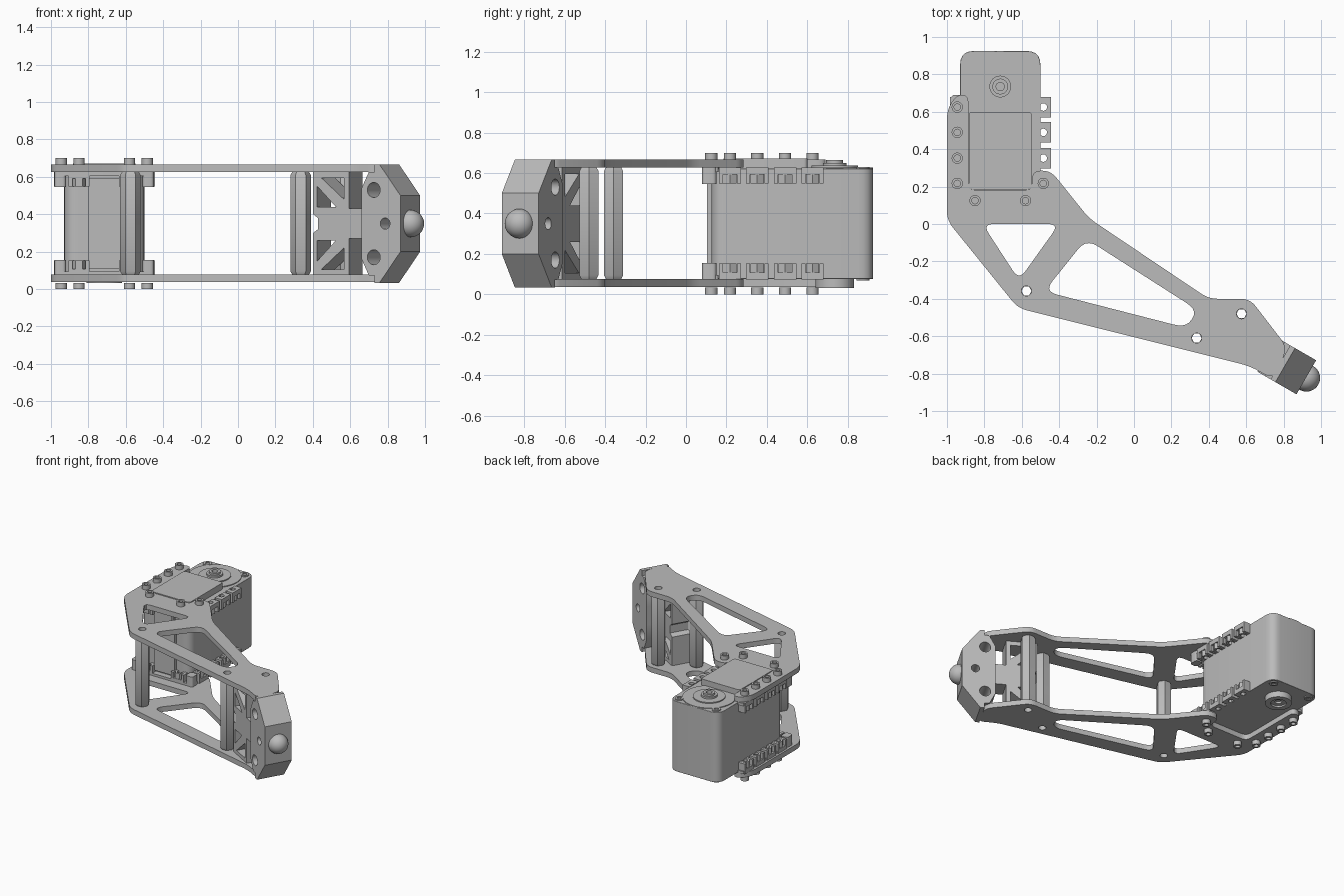
import bpy, bmesh, math
from mathutils import Matrix, Vector

cube = bpy.data.objects.get("Cube")
if cube:
    bpy.data.objects.remove(cube)

grey = bpy.data.materials.new("plain grey")
grey.use_nodes = True
grey.diffuse_color = (0.5, 0.5, 0.5, 1)
grey.node_tree.nodes["Principled BSDF"].inputs["Base Color"].default_value = (0.5, 0.5, 0.5, 1)
MID = 0.35          # height of the plane the two sides mirror about
made = []


def add(name, mesh, matrix=Matrix()):
    ob = bpy.data.objects.new(name, mesh)
    bpy.context.collection.objects.link(ob)
    mesh.materials.clear()
    mesh.materials.append(grey)
    ob.matrix_world = matrix
    made.append(ob)
    return ob


def rounded(pts, r, steps=5):
    """Polygon with its corners rounded off."""
    out = []
    for i, p in enumerate(pts):
        p = Vector(p)
        a, b = Vector(pts[i - 1]) - p, Vector(pts[(i + 1) % len(pts)]) - p
        a = p + a.normalized() * min(r, a.length * 0.45)
        b = p + b.normalized() * min(r, b.length * 0.45)
        for k in range(steps + 1):
            t = k / steps
            out.append(a * (1 - t) ** 2 + p * 2 * t * (1 - t) + b * t * t)
    return out


def circle(x, y, r, n=24):
    return [(x + r * math.cos(2 * math.pi * k / n), y + r * math.sin(2 * math.pi * k / n)) for k in range(n)]


def rect(x0, x1, y0, y1):
    return [(x0, y0), (x1, y0), (x1, y1), (x0, y1)]


def slab(name, loops, lo, hi, matrix=Matrix(), bevel=0):
    """Outline with holes, extruded from lo to hi along local z."""
    cu = bpy.data.curves.new(name, 'CURVE')
    cu.dimensions, cu.fill_mode, cu.extrude = '2D', 'BOTH', (hi - lo) / 2
    for loop in loops:
        sp = cu.splines.new('POLY')
        sp.points.add(len(loop) - 1)
        for q, p in zip(sp.points, loop):
            q.co = (p[0], p[1], 0, 1)
        sp.use_cyclic_u = True
    tmp = bpy.data.objects.new(name, cu)
    bpy.context.collection.objects.link(tmp)
    bpy.context.view_layer.update()
    mesh = bpy.data.meshes.new_from_object(tmp.evaluated_get(bpy.context.evaluated_depsgraph_get()))
    bpy.data.objects.remove(tmp)
    bm = bmesh.new()
    bm.from_mesh(mesh)
    bmesh.ops.remove_doubles(bm, verts=bm.verts, dist=1e-5)
    bmesh.ops.recalc_face_normals(bm, faces=bm.faces)
    bm.to_mesh(mesh)
    bm.free()
    ob = add(name, mesh, matrix @ Matrix.Translation((0, 0, (lo + hi) / 2)))
    if bevel:
        m = ob.modifiers.new("edge", 'BEVEL')
        m.width, m.segments, m.angle_limit = bevel, 3, math.radians(50)
    return ob


def lathe(name, prof, loc, flip=False, n=24):
    """Radius/height profile turned about a vertical axis."""
    bm = bmesh.new()
    rings = [[bm.verts.new((x, y, -z if flip else z)) for x, y in circle(0, 0, max(r, 1e-4), n)] for r, z in prof]
    for a, b in zip(rings, rings[1:]):
        for k in range(n):
            bm.faces.new((a[k], a[(k + 1) % n], b[(k + 1) % n], b[k]))
    bmesh.ops.remove_doubles(bm, verts=bm.verts, dist=5e-4)
    bmesh.ops.recalc_face_normals(bm, faces=bm.faces)
    mesh = bpy.data.meshes.new(name)
    bm.to_mesh(mesh)
    bm.free()
    return add(name, mesh, Matrix.Translation(loc))


# Side plates with lightening cutouts
posts = [(-0.575, -0.358), (0.335, -0.61), (0.575, -0.48)]
outline = rounded([(-1, 0.02), (-0.62, -0.45), (0.62, -0.76), (0.745, -0.83), (0.82, -0.66), (0.62, -0.4),
                   (0.4, -0.4), (-0.24, 0.03), (-0.445, 0.285), (-0.545, 0.285), (-0.545, 0.18),
                   (-0.885, 0.18), (-0.885, 0.69), (-0.95, 0.69), (-1, 0.61)], 0.05)
cutouts = [rounded([(-0.81, 0), (-0.4, 0), (-0.615, -0.3)], 0.06),
           rounded([(-0.255, -0.08), (0.34, -0.46), (0.28, -0.555), (-0.48, -0.36)], 0.07)]
plate_loops = [outline] + cutouts + [circle(x, y, 0.027) for x, y in posts]
slab("lower_plate", plate_loops, 0.037, 0.077)
slab("upper_plate", plate_loops, 0.627, 0.667)

# Hollow hexagonal spacers between the plates
for x, y in posts:
    lathe("spacer", [(0.027, 0.077), (0.044, 0.077), (0.055, 0.095), (0.055, 0.609), (0.044, 0.627),
                     (0.027, 0.627), (0.027, 0.077)], (x, y, 0), n=6)

# Servo case and its raised cover
slab("servo_case", [rounded(rect(-0.93, -0.5, 0.125, 0.925), 0.075)], 0.077, 0.622, bevel=0.018)
slab("servo_front_rib", [rect(-0.8, -0.62, 0.105, 0.13)], 0.11, 0.59)
slab("servo_cover", [rounded(rect(-0.883, -0.547, 0.185, 0.6), 0.02)], 0.61, 0.672, bevel=0.008)

# Output shaft, idler boss and case screws
AX, AY = -0.715, 0.735
lathe("servo_output", [(0.19, 0.61), (0.19, 0.628), (0.115, 0.628), (0.115, 0.636), (0.058, 0.636), (0.058, 0.65),
                       (0.042, 0.65), (0.042, 0.665), (0.022, 0.665), (0.022, 0.63), (0, 0.63)], (AX, AY, 0), n=40)
lathe("servo_idler", [(0.095, 0.085), (0.095, 0.032), (0.055, 0.032), (0.055, 0.045),
                      (0.025, 0.045), (0.025, 0.06), (0, 0.06)], (AX, AY, 0), n=32)
for x in (-0.875, -0.555):
    for flip, z in ((False, 0.618), (True, 0.081)):
        lathe("case_screw", [(0.032, 0), (0.032, 0.012), (0.016, 0.012), (0.016, 0.005), (0, 0.005)],
              (x, 0.875, z), flip, 16)

# Mounting flanges, lugs, nuts and screws on both faces
rows = [0.217, 0.352, 0.49, 0.625]
front_holes = [(-0.85, 0.125), (-0.58, 0.125)]
head = [(0.03, 0), (0.03, 0.033), (0.017, 0.033), (0.017, 0.012), (0, 0.012)]


def both(z0, z1):
    return ((z0, z1), (2 * MID - z1, 2 * MID - z0))


def lug(x0, x1, y0, y1, hole):
    """Holed tab with two cheeks that hold a nut."""
    for lo, hi in both(0.592, 0.627):
        slab("mount_lug", [rect(x0, x1, y0, y1), circle(*hole, 0.02, 16)], lo, hi)
    for lo, hi in both(0.548, 0.592):
        slab("mount_nut", [circle(*hole, 0.038, 6), circle(*hole, 0.02, 16)], lo, hi)
        wide = x1 - x0 > y1 - y0
        for side in (0, 1):
            if wide:
                x = (x0, x1 - 0.02)[side]
                slab("lug_cheek", [rect(x, x + 0.02, y0, y1)], lo, hi)
            else:
                y = (y0, y1 - 0.02)[side]
                slab("lug_cheek", [rect(x0, x1, y, y + 0.02)], lo, hi)


for y in rows:
    lug(-0.505, -0.445, y - 0.055, y + 0.055, (-0.485, y))
    lug(-0.985, -0.925, y - 0.055, y + 0.055, (-0.945, y))
for x, y in front_holes:
    lug(x - 0.055, x + 0.055, 0.08, 0.13, (x, y - 0.01))
for lo, hi in both(0.605, 0.627):
    slab("mount_flange", [rounded([(-0.975, 0.69), (-0.975, 0.08), (-0.455, 0.08), (-0.455, 0.16), (-0.92, 0.16),
                                   (-0.92, 0.69)], 0.015)], lo, hi)
for x in (-0.95, -0.48):
    for lo, hi in both(0.545, 0.627):
        slab("flange_corner", [rounded(rect(x - 0.03, x + 0.03, 0.08, 0.15), 0.02)], lo, hi)
for x, y in [(-0.945, y) for y in rows] + front_holes + [(-0.485, rows[0])]:
    lathe("plate_screw", head, (x, y, 0.667), n=20)
    lathe("plate_screw", head, (x, y, 0.033), True, 20)

# Foot block and truss, drawn side-on along the toe direction
u, v = Vector((0.866, -0.5, 0)), Vector((0.5, 0.866, 0))
side_on = Matrix.Translation((0.787, -0.742, 0)) @ Matrix((
    (u.x, 0, -v.x, 0), (u.y, 0, -v.y, 0), (0, 1, 0, 0), (0, 0, 0, 1)))


def mirrored(pts):
    return [(s, 2 * MID - z) for s, z in pts]


half = [(0.155, 0.5), (0.025, 0.667), (-0.005, 0.667), (-0.005, 0.627), (-0.04, 0.627), (-0.085, 0.54), (-0.085, 0.42)]
slab("foot_block", [half + mirrored(half)[::-1], circle(-0.01, 0.53, 0.04), circle(-0.01, 0.17, 0.04),
                    circle(0.06, MID, 0.03)], -0.105, 0.105, side_on)
upper = [(-0.34, 0.595), (-0.2, 0.595), (-0.2, 0.48)]
inner = [(-0.365, 0.55), (-0.365, 0.44), (-0.25, 0.44)]
outer = [(-0.17, 0.627), (-0.17, 0.43), (-0.05, 0.43)]
lower_half = mirrored(outer)
slab("foot_truss", [[(-0.39, 0.627)] + outer + lower_half[::-1] + [(-0.39, 0.073), (-0.39, 0.3), (-0.36, 0.32),
                    (-0.36, 0.38), (-0.39, 0.4)], upper, mirrored(upper), inner, mirrored(inner)],
     -0.05, 0.095, side_on)

# Round rubber toe
bm = bmesh.new()
bmesh.ops.create_uvsphere(bm, u_segments=32, v_segments=16, radius=0.073)
ball = bpy.data.meshes.new("toe_ball")
bm.to_mesh(ball)
bm.free()
add("toe_ball", ball, Matrix.Translation((0.922, -0.823, MID)))

# Smooth the round parts, keep hard edges
bpy.ops.object.select_all(action='DESELECT')
for ob in made:
    ob.select_set(True)
bpy.context.view_layer.objects.active = made[0]
bpy.ops.object.shade_smooth_by_angle(angle=math.radians(30))
